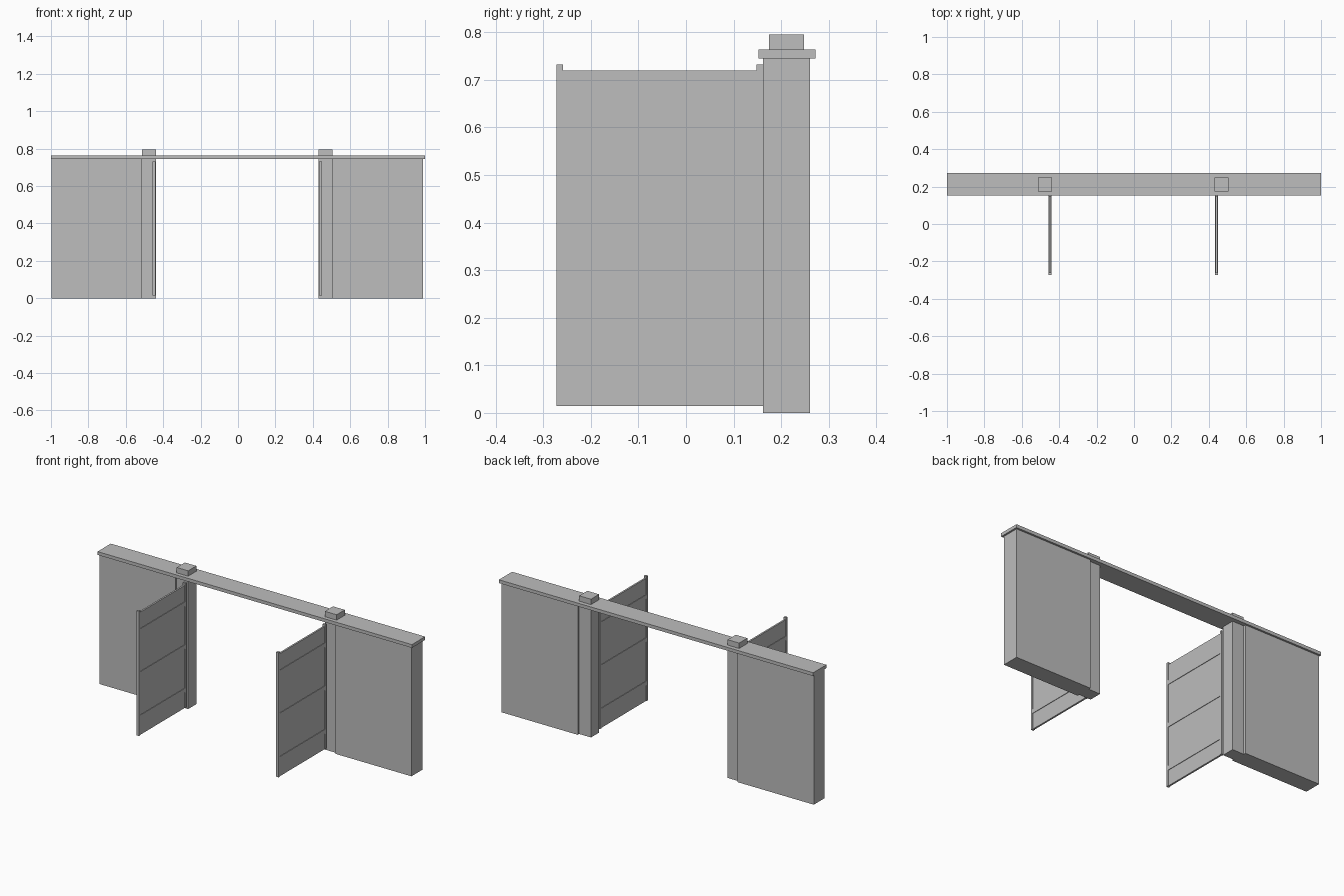
import bpy

if "Cube" in bpy.data.objects:
    bpy.data.objects.remove(bpy.data.objects["Cube"])

grey = bpy.data.materials.new("plain_grey")
grey.diffuse_color = (0.51, 0.51, 0.51, 1)
grey.use_nodes = True
grey.node_tree.nodes["Principled BSDF"].inputs["Base Color"].default_value = grey.diffuse_color


def mesh_from_boxes(name, boxes):
    """One object from boxes given as (x0, x1, y0, y1, z0, z1)."""
    verts, faces = [], []
    for x0, x1, y0, y1, z0, z1 in boxes:
        b = len(verts)
        verts += [(x, y, z) for z in (z0, z1)
                  for x, y in ((x0, y0), (x1, y0), (x1, y1), (x0, y1))]
        faces += [[b + i for i in f] for f in (
            (3, 2, 1, 0), (4, 5, 6, 7), (0, 1, 5, 4),
            (1, 2, 6, 5), (2, 3, 7, 6), (3, 0, 4, 7))]
    me = bpy.data.meshes.new(name)
    me.from_pydata(verts, [], faces)
    me.materials.append(grey)
    ob = bpy.data.objects.new(name, me)
    bpy.context.collection.objects.link(ob)
    return ob


# Long top beam over the opening
mesh_from_boxes("top_beam", [(-1, 1, 0.152, 0.272, 0.745, 0.764)])

# Each side: outer wall, square post through the beam, gate standing open
SIDES = (("left", (-0.996, -0.512), (-0.512, -0.439), -0.448),
         ("right", (0.506, 0.99), (0.431, 0.506), 0.441))
for side, wall, post, gate_x in SIDES:
    mesh_from_boxes(side + "_wall", [(*wall, 0.162, 0.261, 0, 0.746)])
    mesh_from_boxes(side + "_post", [(*post, 0.174, 0.248, 0, 0.795)])

    # Gate leaf with thin panel, two upright stiles and three cross rails
    p, s = 0.005, 0.008
    mesh_from_boxes(side + "_gate_panel",
                    [(gate_x - p, gate_x + p, -0.258, 0.148, 0.015, 0.72)])
    mesh_from_boxes(side + "_gate_stiles",
                    [(gate_x - s, gate_x + s, y, y + 0.014, 0.015, 0.732)
                     for y in (-0.272, 0.148)])
    mesh_from_boxes(side + "_gate_rails",
                    [(gate_x - s, gate_x + s, -0.258, 0.148, z, z + 0.025)
                     for z in (0.105, 0.355, 0.602)])
